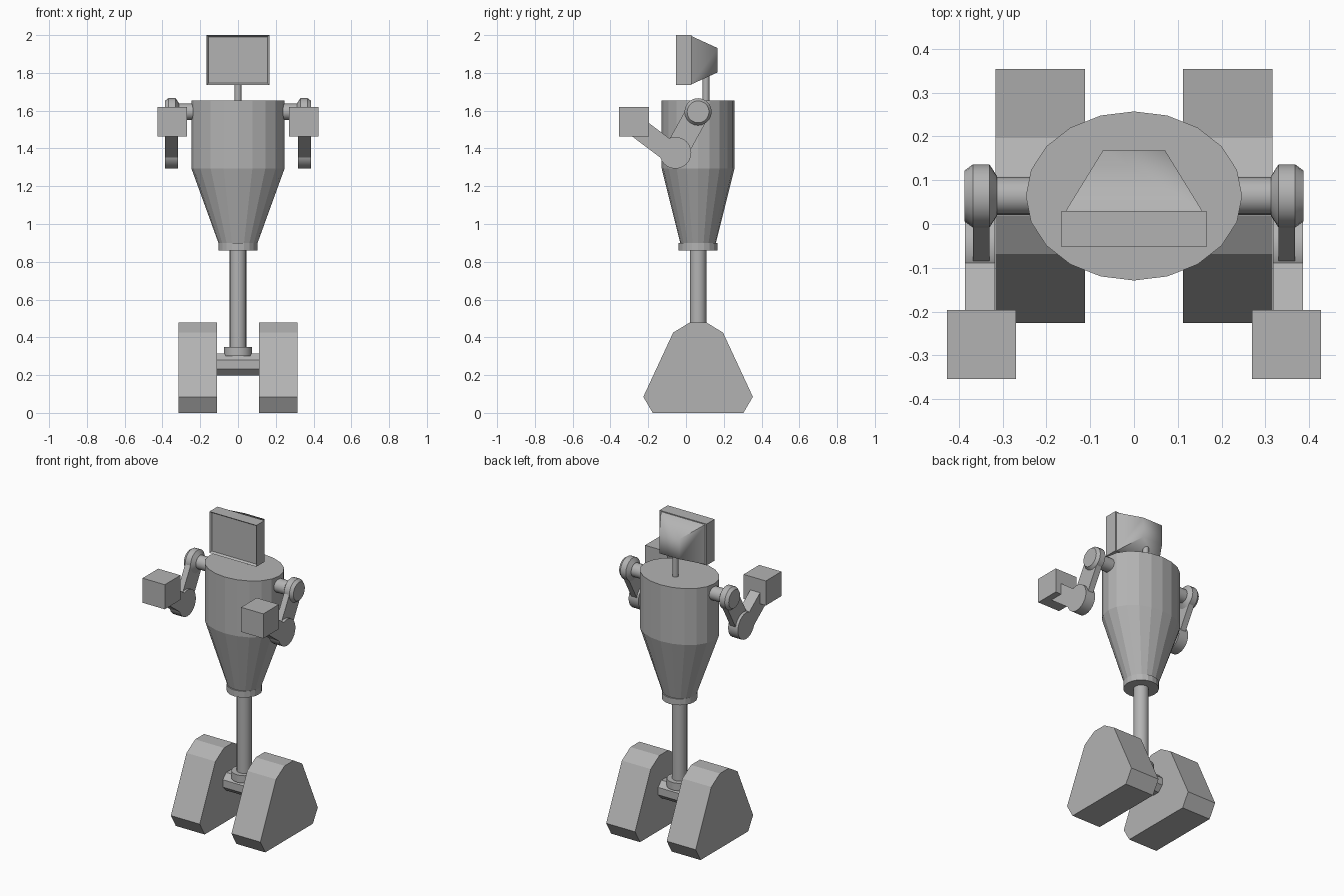
import bpy
import bmesh
from math import cos, sin, pi, radians, atan2
from mathutils import Vector, Matrix

cube = bpy.data.objects.get("Cube")
if cube:
    bpy.data.objects.remove(cube, do_unlink=True)

grey = bpy.data.materials.new("plain grey")
grey.use_nodes = True
grey.diffuse_color = (0.45, 0.45, 0.45, 1)
grey.node_tree.nodes["Principled BSDF"].inputs["Base Color"].default_value = grey.diffuse_color

MID = 0.064  # depth of the body axis


def finish(name, bm, smooth=None):
    """Turn a bmesh into a named object; smooth is an edge angle in degrees."""
    bmesh.ops.recalc_face_normals(bm, faces=bm.faces[:])
    mesh = bpy.data.meshes.new(name)
    bm.to_mesh(mesh)
    bm.free()
    mesh.materials.append(grey)
    obj = bpy.data.objects.new(name, mesh)
    bpy.context.collection.objects.link(obj)
    if smooth:
        bpy.ops.object.select_all(action='DESELECT')
        obj.select_set(True)
        bpy.context.view_layer.objects.active = obj
        bpy.ops.object.shade_smooth_by_angle(angle=radians(smooth))
    return obj


def loft(name, rings, smooth=None):
    """Skin a list of equal-sized rings and cap both ends."""
    bm = bmesh.new()
    loops = [[bm.verts.new(p) for p in ring] for ring in rings]
    n = len(loops[0])
    for a, b in zip(loops, loops[1:]):
        for i in range(n):
            j = (i + 1) % n
            bm.faces.new((a[i], a[j], b[j], b[i]))
    bm.faces.new(loops[0])
    bm.faces.new(loops[-1])
    return finish(name, bm, smooth)


def upright(name, profile, sides, smooth=None):
    """Elliptical turned part: profile holds (rx, ry, z)."""
    turn = [2 * pi * i / sides for i in range(sides)]
    return loft(name, [[(rx * cos(a), MID + ry * sin(a), z) for a in turn]
                       for rx, ry, z in profile], smooth)


def sideways(name, profile, y, z, sides, smooth=None, offset=0.0):
    """Part turned around the x direction: profile holds (x, radius)."""
    turn = [2 * pi * (i + offset) / sides for i in range(sides)]
    return loft(name, [[(x, y + r * cos(a), z + r * sin(a)) for a in turn]
                       for x, r in profile], smooth)


def box(name, center, size, tilt=0.0):
    bm = bmesh.new()
    bmesh.ops.create_cube(bm, size=1)
    bm.transform(Matrix.Translation(center) @ Matrix.Rotation(tilt, 4, 'X')
                 @ Matrix.Diagonal((*size, 1)))
    return finish(name, bm)


def bar(name, x, start, end, width, thick):
    """Box limb running between two (y, z) points."""
    d = Vector(end) - Vector(start)
    m = (Vector(start) + Vector(end)) / 2
    return box(name, (x, m.x, m.y), (thick, d.length, width), atan2(d.y, d.x))


# Torso, collar and post
upright("torso", [(0.1, 0.092, 0.89), (0.247, 0.193, 1.295), (0.247, 0.193, 1.655)], 20)
upright("waist_collar", [(0.103, 0.103, 0.86), (0.103, 0.103, 0.9)], 20)
upright("post", [(0.044, 0.044, 0.3), (0.044, 0.044, 0.87)], 20, 30)
upright("post_flange", [(0.075, 0.075, 0.3), (0.075, 0.075, 0.348)], 20, 30)

# Axle and tapered foot blocks
sideways("axle", [(-0.13, 0.062), (0.13, 0.062)], MID, 0.256, 8, offset=0.5)
half = [(0.24, 0.004), (0.29, 0.085), (0.132, 0.425), (0.045, 0.478)]
outline = [(MID + y, z) for y, z in half] + [(MID - y, z) for y, z in reversed(half)]
outline = [(y, 0.0 if z < 0.01 else z) for y, z in outline]
for side, s in (("left", 1), ("right", -1)):
    loft(side + "_foot", [[(s * x, y, z) for y, z in outline] for x in (0.112, 0.316)])

# Neck and head: a shallow framed screen with a tapered back
neck = upright("neck", [(0.018, 0.018, 1.64), (0.018, 0.018, 1.86)], 12, 35)
neck.location.y = 0.042
bm = bmesh.new()
bmesh.ops.create_cube(bm, size=1)
bm.transform(Matrix.Translation((0, -0.011, 1.868)) @ Matrix.Diagonal((0.332, 0.082, 0.264, 1)))
bm.normal_update()
front = [f for f in bm.faces if f.normal.y < -0.9]
bmesh.ops.inset_region(bm, faces=front, thickness=0.013)
bmesh.ops.translate(bm, verts=front[0].verts[:], vec=(0, 0.013, 0))
finish("screen_head", bm)
corners = [(-1, -1), (1, -1), (1, 1), (-1, 1)]
loft("head_back", [[(a * w, y, 1.867 + b * h) for a, b in corners]
                   for y, w, h in ((0.028, 0.157, 0.128), (0.168, 0.071, 0.064))], 75)

# Arms: shoulder peg and disc, two limbs, round elbow and block hand
shoulder, elbow, hand = (MID, 1.594), (-0.056, 1.377), (-0.275, 1.542)
for side, s in (("left", 1), ("right", -1)):
    sideways(side + "_shoulder_peg", [(s * 0.2, 0.043), (s * 0.33, 0.043)], *shoulder, 20, 30)
    sideways(side + "_shoulder_disc", [(s * 0.313, 0.046), (s * 0.33, 0.072),
                                       (s * 0.368, 0.072), (s * 0.387, 0.058)], *shoulder, 20, 25)
    bar(side + "_upper_arm", s * 0.349, shoulder, elbow, 0.125, 0.038)
    sideways(side + "_elbow", [(s * 0.317, 0.084), (s * 0.386, 0.084)], *elbow, 24, 30)
    bar(side + "_forearm", s * 0.3515, (elbow[0] - 0.008, elbow[1] - 0.011),
        (hand[0] - 0.008, hand[1] - 0.011), 0.11, 0.069)
    box(side + "_hand", (s * 0.348, *hand), (0.157, 0.158, 0.157))
